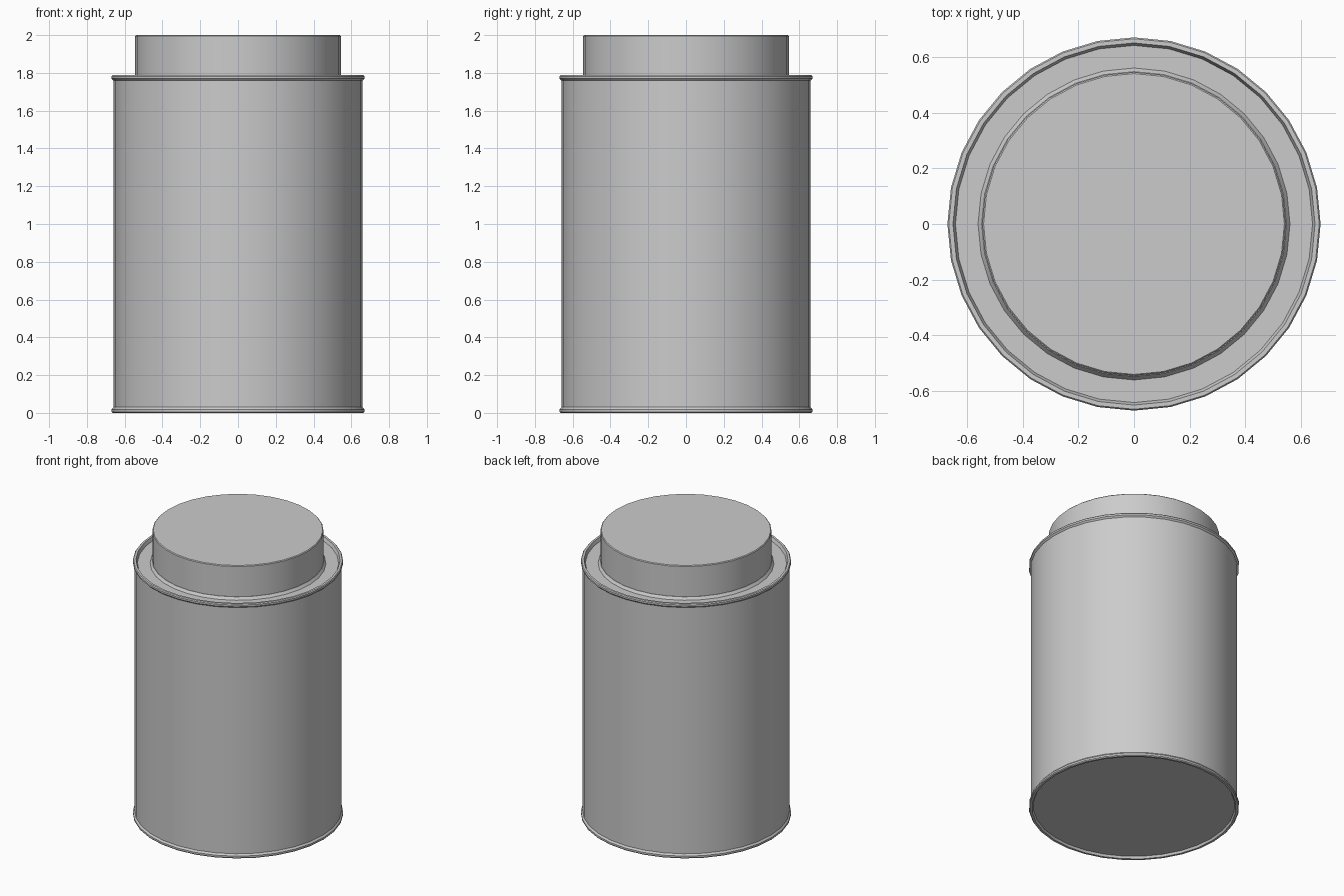
import bpy, bmesh, math

if "Cube" in bpy.data.objects:
    bpy.data.objects.remove(bpy.data.objects["Cube"])

SIDES = 32

metal = bpy.data.materials.new("plain grey metal")
metal.diffuse_color = (0.6, 0.6, 0.6, 1)
metal.use_nodes = True
metal.node_tree.nodes["Principled BSDF"].inputs["Base Color"].default_value = metal.diffuse_color


def lathe(name, profile):
    """Spin (radius, z) points, listed bottom to top, around the z axis."""
    bm = bmesh.new()
    rings = []
    for r, z in profile:
        if r == 0:
            rings.append([bm.verts.new((0, 0, z))])
        else:
            rings.append([bm.verts.new((r * math.cos(2 * math.pi * i / SIDES),
                                        r * math.sin(2 * math.pi * i / SIDES), z))
                          for i in range(SIDES)])
    for a, b in zip(rings, rings[1:]):
        for i in range(SIDES):
            j = (i + 1) % SIDES
            if len(a) == 1:
                bm.faces.new((a[0], b[j], b[i]))
            elif len(b) == 1:
                bm.faces.new((a[i], a[j], b[0]))
            else:
                bm.faces.new((a[i], a[j], b[j], b[i]))
    bmesh.ops.recalc_face_normals(bm, faces=bm.faces)
    mesh = bpy.data.meshes.new(name)
    bm.to_mesh(mesh)
    bm.free()
    mesh.materials.append(metal)
    obj = bpy.data.objects.new(name, mesh)
    bpy.context.collection.objects.link(obj)
    bpy.ops.object.select_all(action='DESELECT')
    obj.select_set(True)
    bpy.context.view_layer.objects.active = obj
    bpy.ops.object.shade_smooth_by_angle(angle=math.radians(35))
    return obj


# Can body: recessed base, rolled seams at both ends, recessed shoulder panel
lathe("can_body", [
    (0, 0.015), (0.642, 0.015), (0.65, 0.0),
    (0.665, 0.0), (0.67, 0.006), (0.67, 0.018), (0.66, 0.03),
    (0.66, 1.76), (0.67, 1.77), (0.67, 1.782), (0.665, 1.788),
    (0.65, 1.788), (0.641, 1.765), (0.56, 1.765),
    (0.547, 1.783), (0.53, 1.783), (0, 1.783),
])

# Press-in lid with a finely rounded top edge
lathe("lid", [
    (0, 1.77), (0.545, 1.77), (0.545, 1.995), (0.54, 2.0), (0, 2.0),
])
